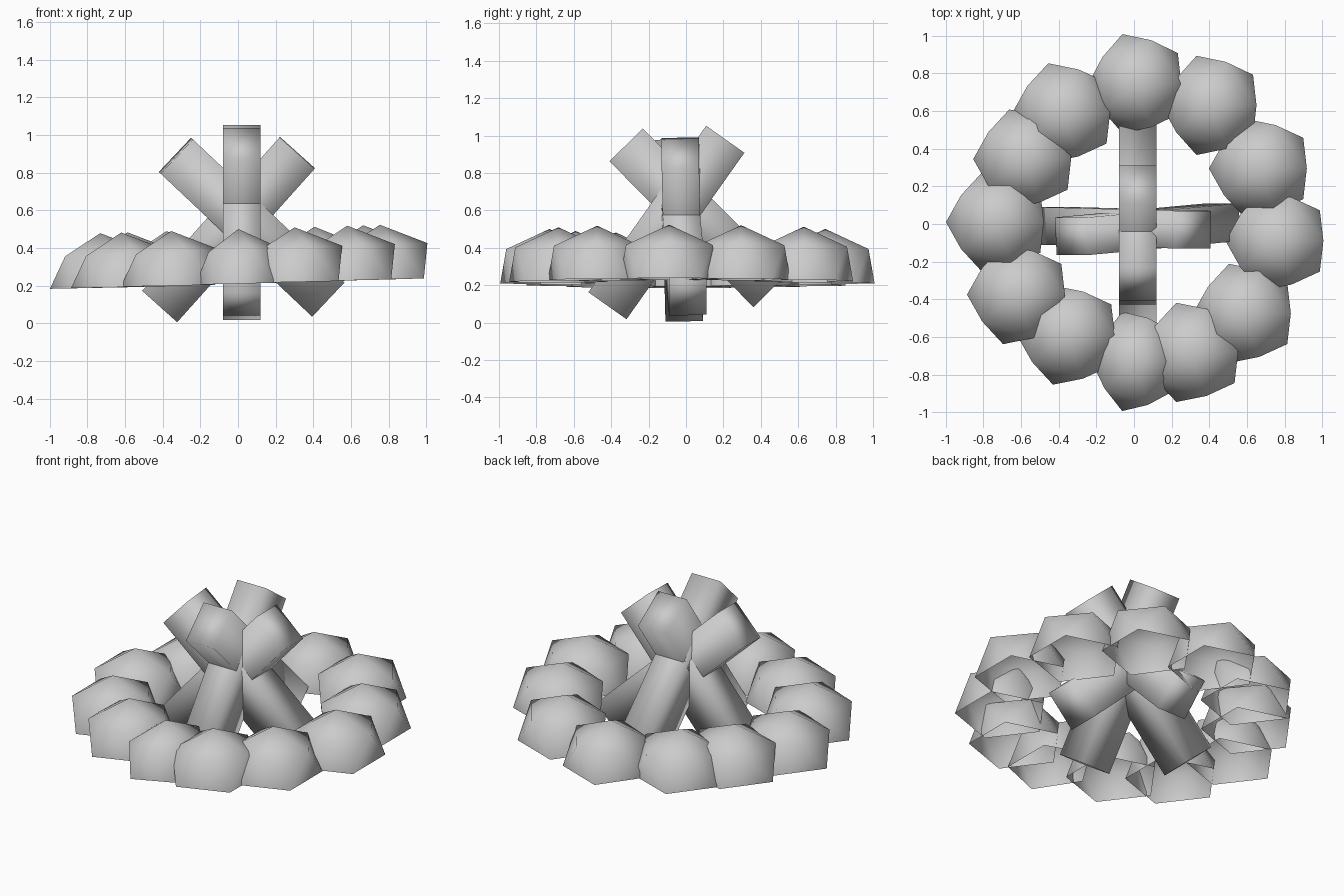
import bpy, bmesh
from math import sin, cos, pi
from mathutils import Vector, Matrix

cube = bpy.data.objects.get("Cube")
if cube:
    bpy.data.objects.remove(cube, do_unlink=True)

grey = bpy.data.materials.new("stone_grey")
grey.use_nodes = True
color = (0.6, 0.6, 0.6, 1)
grey.diffuse_color = color
grey.node_tree.nodes["Principled BSDF"].inputs["Base Color"].default_value = color


def finish(name, bm):
    """Turn a bmesh into a smooth grey object."""
    bmesh.ops.recalc_face_normals(bm, faces=bm.faces[:])
    for face in bm.faces:
        face.smooth = True
    mesh = bpy.data.meshes.new(name)
    bm.to_mesh(mesh)
    bm.free()
    mesh.materials.append(grey)
    obj = bpy.data.objects.new(name, mesh)
    bpy.context.collection.objects.link(obj)
    return obj


def ring(bm, radius, z, offset, lean):
    """Five points round a stone; lean lifts the +x side."""
    verts = []
    for i in range(5):
        a = (i + offset) * 2 * pi / 5
        x, y = radius * cos(a), radius * sin(a)
        verts.append(bm.verts.new((x, y, z + lean * x)))
    return verts


def stone(name, x, y, width):
    """Faceted dome with an open underside."""
    bm = bmesh.new()
    apex = bm.verts.new((-0.01, 0, 0.29))
    upper = ring(bm, 0.243, 0.178, 0, 0.06)
    lower = ring(bm, 0.277, 0, 0.5, 0.02)
    for i in range(5):
        j = (i + 1) % 5
        bm.faces.new((apex, upper[i], upper[j]))
        bm.faces.new((upper[i], lower[i], upper[j]))
        bm.faces.new((upper[j], lower[i], lower[j]))
    bm.transform(Matrix.Diagonal((width, 1, 1, 1)))
    obj = finish(name, bm)
    obj.location = (x, y, 0.21 + 0.03 * x)


def log(name, top, bottom, side):
    """Square-cut log, 0.2 wide along side and 0.25 deep."""
    top, bottom = Vector(top), Vector(bottom)
    axis = (top - bottom).normalized()
    u = axis.cross(Vector(side)).normalized()
    v = axis.cross(u)
    bm = bmesh.new()
    bmesh.ops.create_cube(bm, size=1)
    bm.transform(Matrix.Diagonal((0.25, 0.2, (top - bottom).length, 1)))
    frame = Matrix((u, v, axis)).transposed().to_4x4()
    frame.translation = (top + bottom) / 2
    bm.transform(frame)
    finish(name, bm)


# Ring of stones: x, y, width factor
spots = [(.02, .745, .95), (.415, .63, .97), (.675, .295, 1), (.763, -.09, 1),
         (.59, -.475, 1), (.31, -.682, 1), (.01, -.73, .85), (-.345, -.59, 1),
         (-.61, -.375, 1), (-.722, .01, 1), (-.577, .345, 1), (-.37, .59, 1)]
for n, (x, y, width) in enumerate(spots, 1):
    stone(f"stone_{n}", x, y, width)

# Crossed logs
log("log_back", (.02, .21, .98), (.02, -.42, .09), (1, 0, 0))
log("log_front", (.02, -.32, .95), (.02, .45, .17), (1, 0, 0))
log("log_left", (.315, -.03, .905), (-.415, -.01, .09), (0, 1, 0))
log("log_right", (-.33, -.065, .89), (.475, .01, .13), (0, 1, 0))
